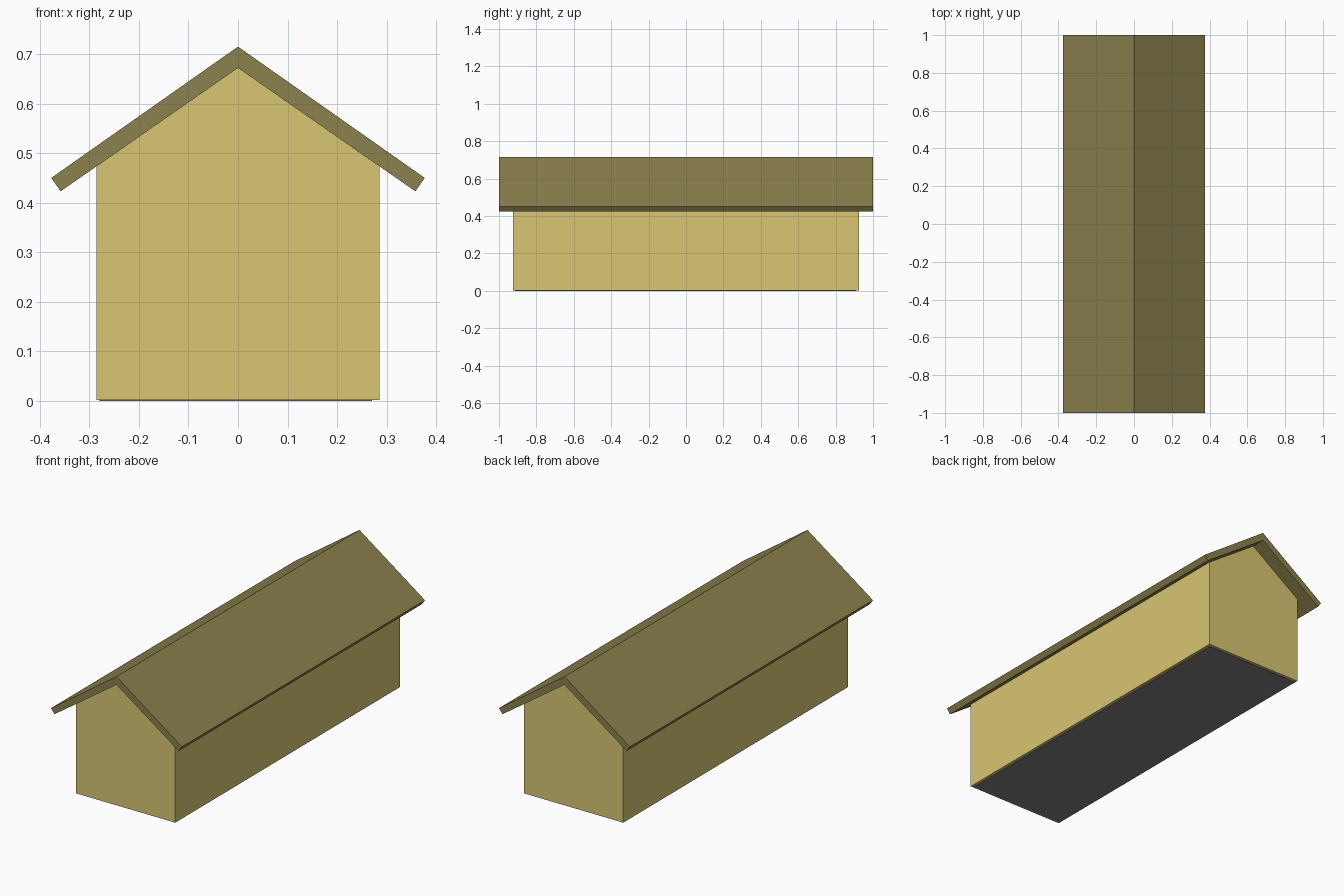
import bpy, bmesh

if "Cube" in bpy.data.objects:
    bpy.data.objects.remove(bpy.data.objects["Cube"])


def material(name, rgb):
    m = bpy.data.materials.new(name)
    m.diffuse_color = (*rgb, 1)
    m.use_nodes = True
    m.node_tree.nodes["Principled BSDF"].inputs["Base Color"].default_value = m.diffuse_color
    return m


def extrude_profile(name, points, y0, y1, mat):
    """Extrude an x/z outline along y into a closed solid."""
    bm = bmesh.new()
    face = bm.faces.new([bm.verts.new((x, y0, z)) for x, z in points])
    new = bmesh.ops.extrude_face_region(bm, geom=[face])["geom"]
    verts = [v for v in new if isinstance(v, bmesh.types.BMVert)]
    bmesh.ops.translate(bm, verts=verts, vec=(0, y1 - y0, 0))
    bmesh.ops.recalc_face_normals(bm, faces=bm.faces)
    mesh = bpy.data.meshes.new(name)
    bm.to_mesh(mesh)
    bm.free()
    mesh.materials.append(mat)
    obj = bpy.data.objects.new(name, mesh)
    bpy.context.collection.objects.link(obj)
    return obj


wall_mat = material("wall_yellow", (0.69, 0.57, 0.17))
roof_mat = material("roof_olive", (0.26, 0.22, 0.075))
floor_mat = material("floor_grey", (0.22, 0.22, 0.22))

# Gabled body
extrude_profile("walls", [(-0.286, 0.002), (0.286, 0.002), (0.286, 0.473),
                          (0, 0.672), (-0.286, 0.473)], -0.925, 0.925, wall_mat)

# Roof slab: right half of the section, mirrored to the left
right = [(0, 0.715), (0.377, 0.450), (0.358, 0.423), (0, 0.672)]
left = [(-x, z) for x, z in right[2:0:-1]]
extrude_profile("roof", right + left, -1, 1, roof_mat)

# Thin floor plate under the body, leaving a slim rim of wall
extrude_profile("floor", [(-0.28, 0), (0.27, 0), (0.27, 0.01), (-0.28, 0.01)],
                -0.915, 0.91, floor_mat)
